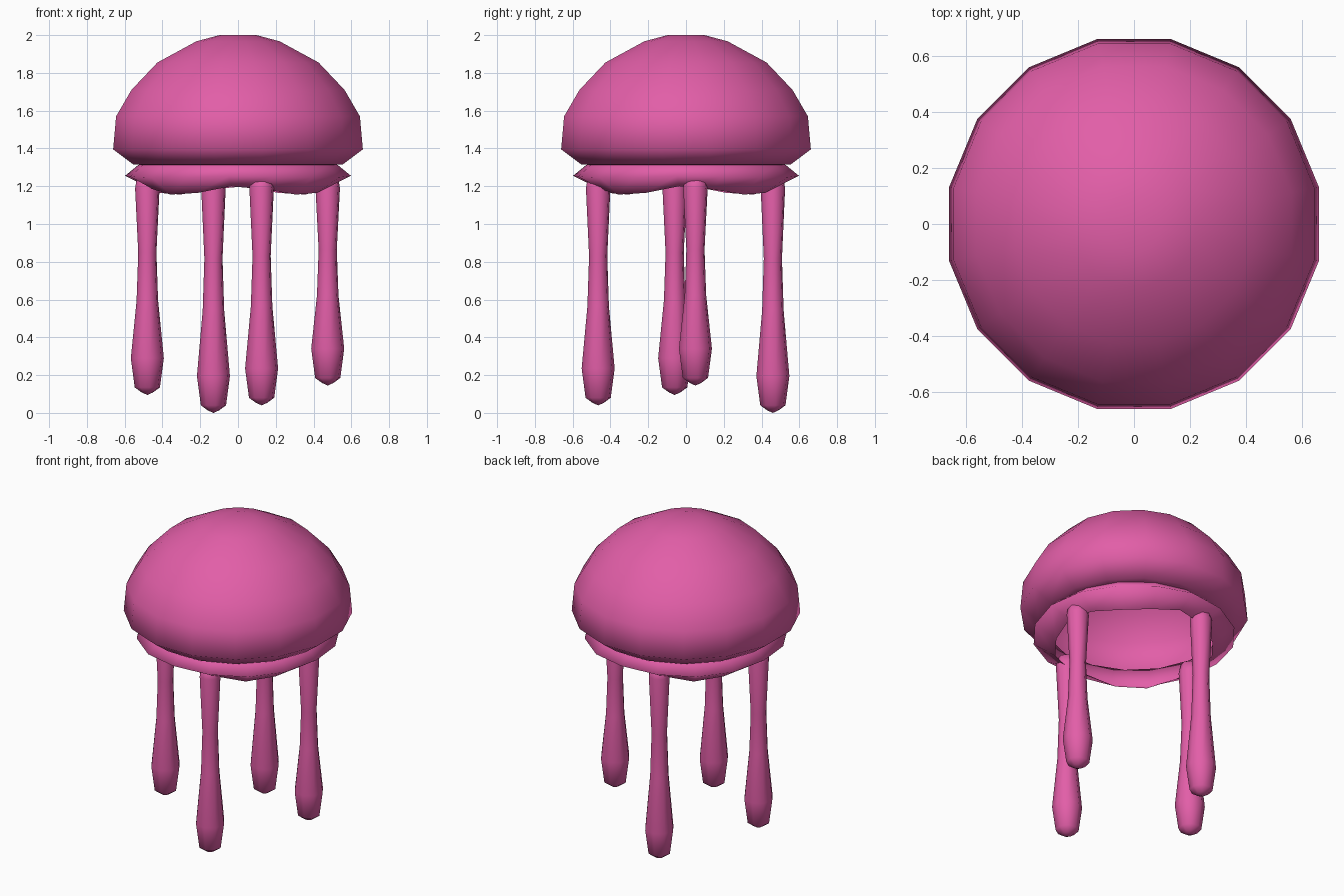
import bpy, bmesh, math

if "Cube" in bpy.data.objects:
    bpy.data.objects.remove(bpy.data.objects["Cube"])

pink = bpy.data.materials.new("jelly_pink")
pink.diffuse_color = (0.76, 0.112, 0.39, 1)
pink.use_nodes = True
pink.node_tree.nodes["Principled BSDF"].inputs["Base Color"].default_value = pink.diffuse_color


def lathe(name, profile, segments, offset=0.0, loc=(0, 0), wave=None):
    """Spin a profile of (radius, z), listed bottom to top; radius 0 makes a pole."""
    bm = bmesh.new()
    rings = []
    for i, (r, z) in enumerate(profile):
        if r == 0:
            rings.append([bm.verts.new((loc[0], loc[1], z))] * segments)
            continue
        ring = []
        for k in range(segments):
            a = math.radians(offset) + 2 * math.pi * k / segments
            dz = wave(i, k) if wave else 0
            ring.append(bm.verts.new((loc[0] + r * math.cos(a), loc[1] + r * math.sin(a), z + dz)))
        rings.append(ring)
    for lo, hi in zip(rings, rings[1:]):
        for k in range(segments):
            n = (k + 1) % segments
            bm.faces.new(list(dict.fromkeys([lo[k], lo[n], hi[n], hi[k]])))
    mesh = bpy.data.meshes.new(name)
    bm.to_mesh(mesh)
    bm.free()
    for p in mesh.polygons:
        p.use_smooth = True
    mesh.materials.append(pink)
    obj = bpy.data.objects.new(name, mesh)
    bpy.context.collection.objects.link(obj)
    return obj


# Bell: thin dome with a rounded lip turned in at the bottom
lathe("bell", [(0.52, 1.313), (0.565, 1.315), (0.674, 1.395), (0.658, 1.57), (0.575, 1.71),
               (0.435, 1.855), (0.225, 1.967), (0.10, 2.0), (0, 2.0)], 16, offset=11.25)

# Thin frilled skirt under the bell, wavy along its lower edge
lathe("skirt", [(0.47, 1.178), (0.60, 1.25), (0.53, 1.312)], 16, offset=-4.5,
      wave=lambda i, k: (0.022, 0.005, 0)[i] * (1, 0.2, -1, -0.6)[k % 4])

# Four tentacles of different lengths: x, y, tip height
for n, (x, y, tip) in enumerate([(-0.48, -0.06, 0.10), (-0.13, 0.46, 0.005),
                                 (0.125, -0.465, 0.045), (0.475, 0.05, 0.15)], 1):
    length = 1.2 - tip
    lathe(f"tentacle_{n}", [(0, tip - 0.005), (0.03, tip + 0.008), (0.068, tip + 0.035),
                            (0.089, tip + 0.19), (0.058, tip + 0.45 * length),
                            (0.049, tip + 0.68 * length), (0.066, 1.19),
                            (0.055, 1.25), (0, 1.26)], 8, offset=11, loc=(x, y))
